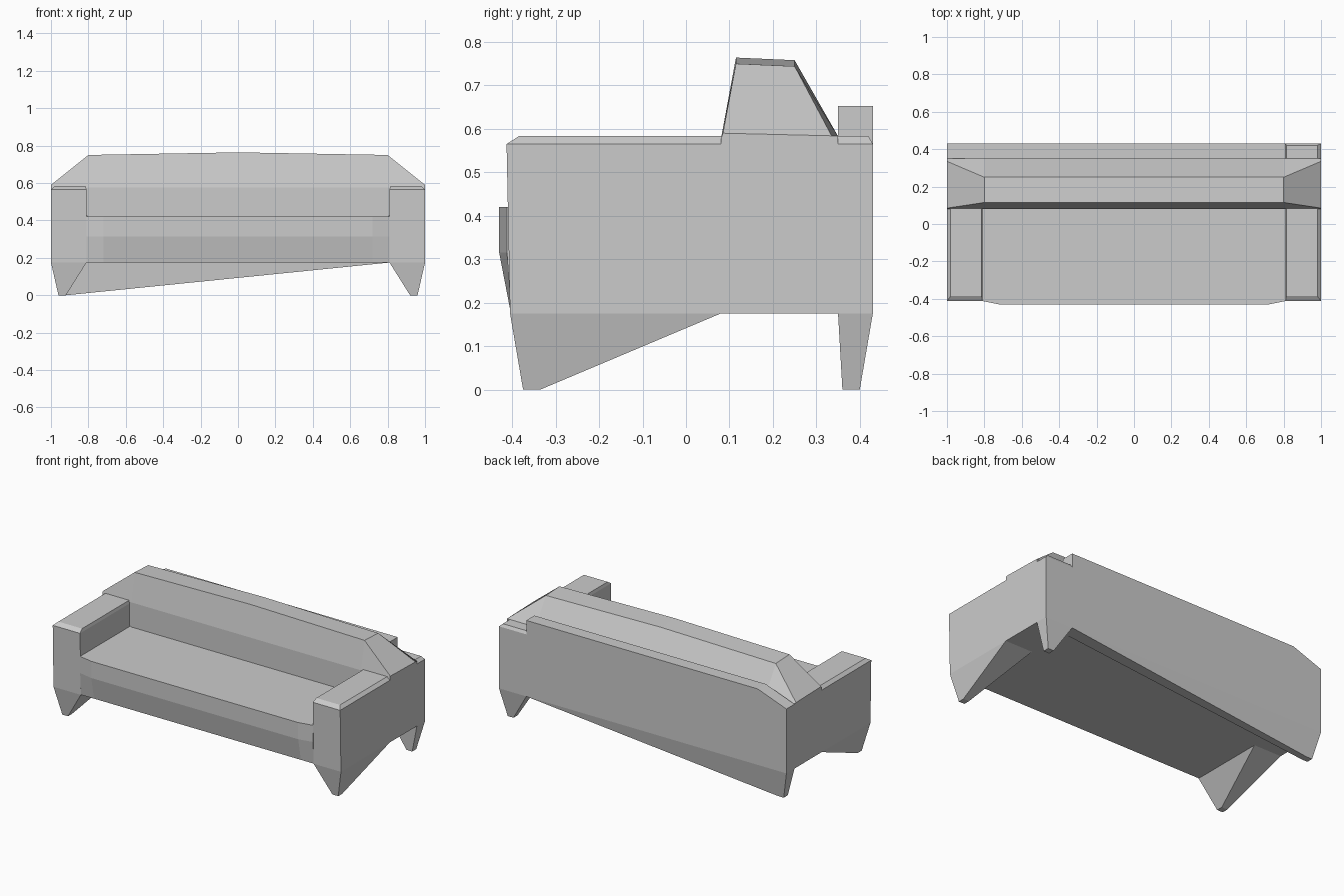
import bpy, bmesh

if "Cube" in bpy.data.objects:
    bpy.data.objects.remove(bpy.data.objects["Cube"])


def loft(name, rings):
    """Skin a list of matching closed rings and cap both ends, flat shaded."""
    bm = bmesh.new()
    rows = [[bm.verts.new(p) for p in ring] for ring in rings]
    n = len(rows[0])
    for a, b in zip(rows, rows[1:]):
        for i in range(n):
            j = (i + 1) % n
            bm.faces.new((a[i], a[j], b[j], b[i]))
    bm.faces.new(rows[0])
    bm.faces.new(rows[-1])
    bmesh.ops.recalc_face_normals(bm, faces=bm.faces)
    mesh = bpy.data.meshes.new(name)
    bm.to_mesh(mesh)
    bm.free()
    obj = bpy.data.objects.new(name, mesh)
    bpy.context.collection.objects.link(obj)
    return obj


def rect(x0, x1, y0, y1, z):
    return [(x0, y0, z), (x1, y0, z), (x1, y1, z), (x0, y1, z)]


def section(x, profile):
    return [(x, y, z) for y, z in profile]


# Arms and wedge-shaped front legs on both sides
for side, s in (("left", -1), ("right", 1)):
    back = 0.43 if s > 0 else 0.35
    loft(side + "_arm", [
        rect(s * 0.81, s * 1.0, -0.405, back, 0.175),
        rect(s * 0.81, s * 1.0, -0.413, back, 0.565),
        rect(s * 0.815, s * 0.98, -0.385, back - 0.01, 0.583)])
    loft(side + "_front_leg", [
        rect(s * 0.92, s * 0.96, -0.375, -0.335, 0),
        rect(s * 0.81, s * 1.0, -0.405, 0.08, 0.175)])

# Back legs: the left one spreads along the whole back panel
loft("right_back_leg", [rect(0.92, 0.96, 0.36, 0.40, 0),
                        rect(0.81, 1.0, 0.35, 0.43, 0.175)])
loft("left_back_leg", [rect(-0.96, -0.92, 0.36, 0.40, 0),
                       rect(-1.0, 0.81, 0.35, 0.43, 0.175)])

# Seat with a slightly bulging front that tapers into the arms
def seat_section(x, front):
    return section(x, [(-0.403, 0.175), (front, 0.315), (front, 0.42),
                       (0.35, 0.42), (0.35, 0.175)])


loft("seat", [seat_section(x, f) for x, f in
              ((-0.81, -0.412), (-0.72, -0.43), (0.72, -0.43), (0.81, -0.412))])

# Backrest cushion sloping down onto both arms
def back_section(x, bottom, top, front, rear):
    return section(x, [(0.08, bottom), (0.08, 0.575), (front, top),
                       (rear, top - 0.006), (0.35, 0.583), (0.35, bottom)])


end = (0.56, 0.59, 0.085, 0.335)
shoulder = (0.42, 0.75, 0.115, 0.25)
loft("backrest", [back_section(-1.0, *end), back_section(-0.8, *shoulder),
                  back_section(0, 0.42, 0.764, 0.115, 0.25),
                  back_section(0.8, *shoulder), back_section(1.0, *end)])

# Rear panel with one sloped upper corner
outline = [(-1.0, 0.175), (0.81, 0.175), (0.81, 0.653), (-0.8, 0.653), (-1.0, 0.58)]
loft("back_panel", [[(x, y, z) for x, z in outline] for y in (0.35, 0.43)])
